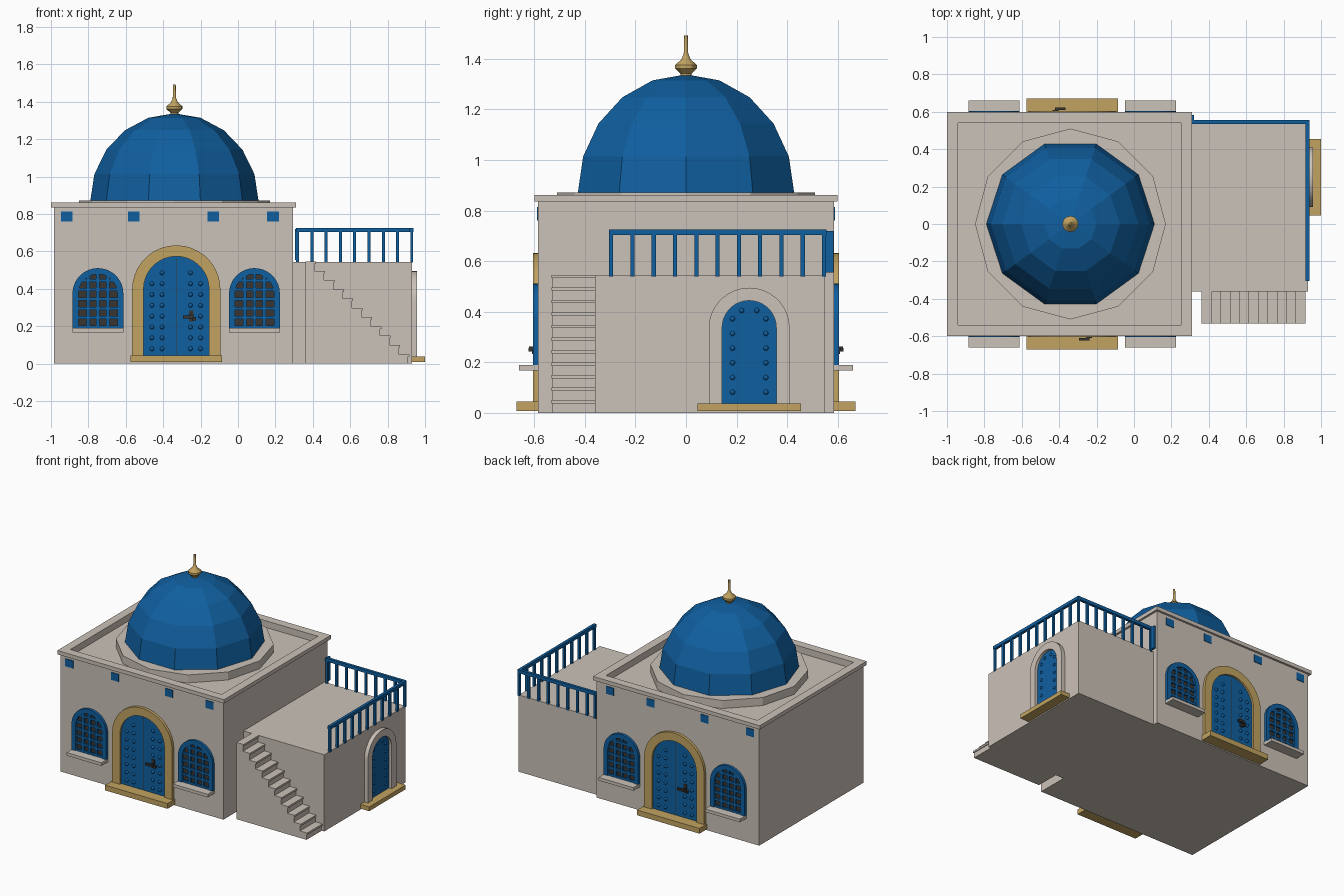
import bpy, bmesh, math
from mathutils import Matrix, Vector

if "Cube" in bpy.data.objects:
    bpy.data.objects.remove(bpy.data.objects["Cube"])


def material(name, rgb):
    m = bpy.data.materials.new(name)
    m.diffuse_color = (*rgb, 1)
    m.use_nodes = True
    m.node_tree.nodes["Principled BSDF"].inputs["Base Color"].default_value = m.diffuse_color
    return m


PLASTER = material("warm_white_plaster", (0.60, 0.54, 0.48))
BLUE = material("deep_blue_paint", (0.005, 0.115, 0.35))
SAND = material("sand_stone", (0.54, 0.37, 0.12))
DARK = material("dark_iron", (0.04, 0.036, 0.032))


def finish(name, bm, mat, place=Matrix(), smooth=None):
    bmesh.ops.recalc_face_normals(bm, faces=bm.faces)
    me = bpy.data.meshes.new(name)
    bm.to_mesh(me)
    bm.free()
    me.materials.append(mat)
    ob = bpy.data.objects.new(name, me)
    ob.matrix_world = place
    bpy.context.collection.objects.link(ob)
    if smooth:
        bpy.ops.object.select_all(action='DESELECT')
        ob.select_set(True)
        bpy.context.view_layer.objects.active = ob
        bpy.ops.object.shade_smooth_by_angle(angle=math.radians(smooth))
    return ob


def add_box(bm, x0, x1, y0, y1, z0, z1):
    m = Matrix.Translation(((x0 + x1) / 2, (y0 + y1) / 2, (z0 + z1) / 2))
    bmesh.ops.create_cube(bm, size=1, matrix=m @ Matrix.Diagonal((x1 - x0, y1 - y0, z1 - z0, 1)))


def boxes(name, mat, dims, place=Matrix()):
    bm = bmesh.new()
    for d in dims:
        add_box(bm, *d)
    return finish(name, bm, mat, place)


def stack(name, mat, rings, smooth=None, place=Matrix()):
    """Bridge a list of equal-sized point rings and cap both ends."""
    bm = bmesh.new()
    loops = [[bm.verts.new(p) for p in r] for r in rings]
    n = len(loops[0])
    for a, b in zip(loops, loops[1:]):
        for i in range(n):
            j = (i + 1) % n
            bm.faces.new((a[i], a[j], b[j], b[i]))
    bm.faces.new(loops[0])
    bm.faces.new(loops[-1])
    return finish(name, bm, mat, place, smooth)


def rect(hx, hy, z):
    return [(sx * hx, sy * hy, z) for sx, sy in ((-1, -1), (1, -1), (1, 1), (-1, 1))]


def circle(r, z, n):
    return [(r * math.cos(2 * math.pi * i / n), r * math.sin(2 * math.pi * i / n), z) for i in range(n)]


def arch(half, base, apex, y, n=18):
    s = apex - half
    return [(half, y, base)] + [(half * math.cos(math.pi * i / n), y, s + half * math.sin(math.pi * i / n))
                                for i in range(n + 1)] + [(-half, y, base)]


def arch_panel(name, mat, half, base, apex, out, place):
    stack(name, mat, [arch(half, base, apex, 0.01), arch(half, base, apex, -out)], place=place)


def arch_frame(name, mat, outer, inner, base, a_out, a_in, out, place):
    bm = bmesh.new()
    loops = [[bm.verts.new(p) for p in arch(h, base, a, y)] for h, a, y in
             ((outer, a_out, 0.01), (outer, a_out, -out), (inner, a_in, -out), (inner, a_in, 0.01))]
    for k in range(4):
        a, b = loops[k], loops[(k + 1) % 4]
        for i in range(len(a) - 1):
            bm.faces.new((a[i], a[i + 1], b[i + 1], b[i]))
    for i in (0, -1):
        bm.faces.new([l[i] for l in loops])
    finish(name, bm, mat, place, 30)


def studs(name, points, y, r, place):
    bm = bmesh.new()
    for u, v in points:
        bmesh.ops.create_uvsphere(bm, u_segments=8, v_segments=6, radius=r, matrix=Matrix.Translation((u, y, v)))
    finish(name, bm, BLUE, place, 60)


# Main hall with overhanging cornice and sunken roof
CX = -0.345
stack("main_hall", PLASTER, [rect(*r) for r in (
    (0.64, 0.585, 0), (0.64, 0.585, 0.835), (0.655, 0.6, 0.835), (0.655, 0.6, 0.862),
    (0.595, 0.54, 0.862), (0.595, 0.54, 0.815))], place=Matrix.Translation((CX, 0, 0)))

# Dome, its plinth and finial
D = Matrix.Translation((-0.34, 0, 0))
stack("dome_plinth", PLASTER, [circle(0.51, 0.80, 12), circle(0.51, 0.872, 12)], place=D)
dome = [circle(0.45 * math.cos(math.radians(a)), 0.868 + 0.47 * math.sin(math.radians(a)), 10)
        for a in (0, 18, 36, 54, 72, 89.5)]
stack("dome", BLUE, dome, place=D)
stack("finial", SAND, [circle(r, z, 12) for r, z in (
    (0.022, 1.325), (0.022, 1.342), (0.043, 1.362), (0.043, 1.376), (0.018, 1.398),
    (0.009, 1.42), (0.007, 1.493))], smooth=30, place=D)

# Side terrace
boxes("terrace_block", PLASTER, [(0.29, 0.93, -0.36, 0.55, 0, 0.545)])

# Solid staircase along the terrace front
N = 11
prof = [(0.36, 0), (0.36, 0.545)]
for k in range(N):
    x, z = 0.36 + 0.05 * (k + 1), 0.545 * (N - k) / N
    prof += [(x, z), (x, 0.545 * (N - k - 1) / N)]
stack("staircase", PLASTER, [[(x, y, z) for x, z in prof] for y in (-0.53, -0.355)])
treads = [(0.36 + 0.05 * k, 0.416 + 0.05 * k, -0.532, -0.358,
           0.545 * (N - k) / N - 0.012, 0.545 * (N - k) / N + 0.001) for k in range(N)]
boxes("stair_treads", PLASTER, treads)

# Railings on the right and rear edges
rails = [(0.918, 0.938, -0.305, 0.555, 0.703, 0.726), (0.31, 0.938, 0.535, 0.555, 0.703, 0.726),
         (0.305, 0.32, 0.545, 0.583, 0.555, 0.72)]
for i in range(11):
    y = -0.296 + 0.0842 * i
    rails.append((0.921, 0.936, y - 0.008, y + 0.008, 0.54, 0.71))
for i in range(8):
    x = 0.318 + 0.0765 * i
    rails.append((x - 0.008, x + 0.008, 0.538, 0.553, 0.54, 0.71))
boxes("terrace_railing", BLUE, rails)


def facade(side, place):
    # Main arched door with stone surround and step
    P = place @ Matrix.Translation((-0.33 if side == "front" else 0.33, 0, 0))
    arch_panel(side + "_door", BLUE, 0.178, 0.03, 0.577, 0.006, P)
    arch_frame(side + "_door_surround", SAND, 0.236, 0.175, 0.03, 0.633, 0.574, 0.02, P)
    boxes(side + "_door_step", SAND, [(-0.245, 0.245, -0.085, 0.01, 0.008, 0.045)], P)
    pts = [(s * u, 0.08 + 0.058 * k) for s in (-1, 1) for u, n in ((0.13, 7), (0.076, 9)) for k in range(n)
           if 0.08 + 0.058 * k < 0.54]
    studs(side + "_door_studs", pts, -0.006, 0.012, P)
    boxes(side + "_door_joint", DARK, [(-0.002, 0.002, -0.008, 0, 0.05, 0.56)], P)
    # Handle: back plate, stem and lever
    boxes(side + "_door_handle", DARK, [
        (0.068, 0.092, -0.012, 0, 0.225, 0.285), (0.073, 0.087, -0.035, 0, 0.248, 0.262),
        (0.035, 0.092, -0.037, -0.024, 0.243, 0.257), (0.085, 0.105, -0.025, 0, 0.232, 0.25)], P)

    # Arched lattice windows with sills
    for label, x in (("left", -0.749), ("right", 0.088)):
        W = place @ Matrix.Translation((x if side == "front" else -x, 0, 0))
        nm = f"{side}_{label}_window"
        arch_panel(nm + "_pane", DARK, 0.115, 0.18, 0.485, 0.004, W)
        arch_frame(nm + "_frame", BLUE, 0.136, 0.104, 0.18, 0.511, 0.479, 0.02, W)
        top = 0.375
        bars = []
        for u in (-0.052, 0, 0.052):
            h = top + math.sqrt(0.11 ** 2 - u * u)
            bars.append((u - 0.009, u + 0.009, -0.014, 0, 0.19, h))
        for k in range(6):
            v = 0.196 + 0.05 * k
            w = 0.11 if v < top else math.sqrt(0.11 ** 2 - (v - top) ** 2)
            bars.append((-w, w, -0.015, 0, v - 0.008, v + 0.008))
        boxes(nm + "_lattice", BLUE, bars, W)
        boxes(nm + "_sill", PLASTER, [(-0.137, 0.137, -0.075, 0.01, 0.168, 0.19)], W)

    # Small square vents under the cornice
    vents = []
    for x in (-0.915, -0.557, -0.132, 0.187):
        u = x if side == "front" else -x
        vents.append((u - 0.031, u + 0.031, -0.004, 0.01, 0.76, 0.814))
    boxes(side + "_vents", BLUE, vents, place)


facade("front", Matrix.Translation((0, -0.585, 0)))
facade("back", Matrix.Translation((0, 0.585, 0)) @ Matrix.Rotation(math.pi, 4, 'Z'))

# Terrace side door with plaster surround and stone step
S = Matrix.Translation((0.93, 0.25, 0)) @ Matrix.Rotation(math.pi / 2, 4, 'Z')
arch_panel("side_door", BLUE, 0.109, 0.03, 0.446, 0.008, S)
arch_frame("side_door_surround", PLASTER, 0.16, 0.107, 0.03, 0.495, 0.444, 0.028, S)
boxes("side_door_step", SAND, [(-0.205, 0.205, -0.07, 0.01, 0.008, 0.038)], S)
studs("side_door_studs", [(s * 0.066, 0.082 + 0.058 * k) for s in (-1, 1) for k in range(6)]
      + [(-0.03, 0.405), (0.03, 0.405)], -0.008, 0.010, S)
